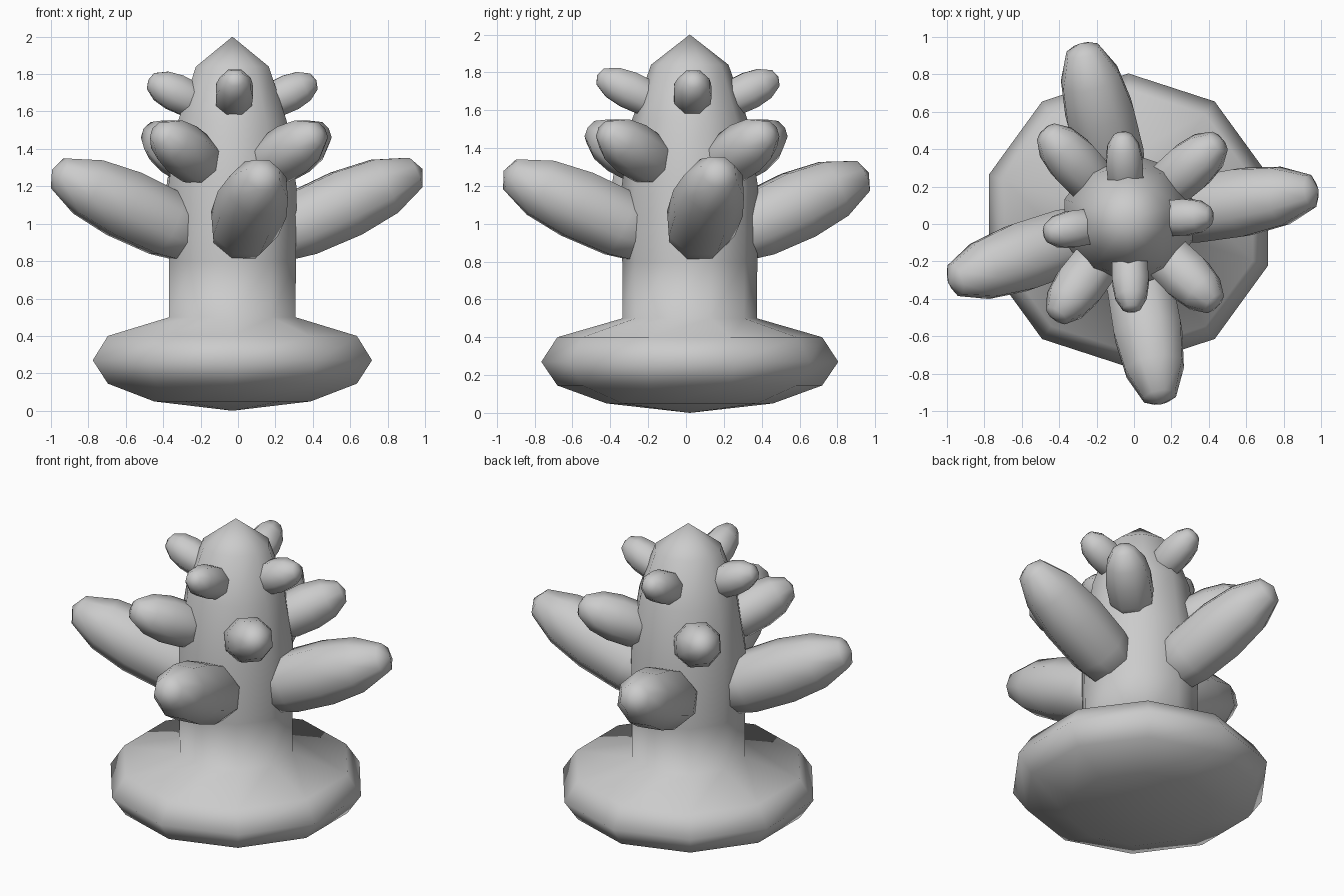
import bpy, bmesh
from math import radians, sin, cos, pi
from mathutils import Vector, Matrix

if "Cube" in bpy.data.objects:
    bpy.data.objects.remove(bpy.data.objects["Cube"])

CX, CY = -0.03, 0.02   # trunk axis is slightly off centre


def lathe(name, profile, sides, matrix, phase=0.0):
    """Revolve (radius, height) points around local z; zero radius makes a pole."""
    bm = bmesh.new()
    rings = []
    for r, z in profile:
        if r == 0:
            rings.append([bm.verts.new((0, 0, z))])
        else:
            rings.append([bm.verts.new((r * cos(phase + 2 * pi * i / sides),
                                        r * sin(phase + 2 * pi * i / sides), z))
                          for i in range(sides)])
    for a, b in zip(rings, rings[1:]):
        for i in range(sides):
            j = (i + 1) % sides
            loop = [a[i % len(a)], a[j % len(a)], b[j % len(b)], b[i % len(b)]]
            bm.faces.new(list(dict.fromkeys(loop)))
    bmesh.ops.transform(bm, matrix=matrix, verts=bm.verts)
    bmesh.ops.recalc_face_normals(bm, faces=bm.faces)
    for f in bm.faces:
        f.smooth = True
    mesh = bpy.data.meshes.new(name)
    bm.to_mesh(mesh)
    bm.free()
    obj = bpy.data.objects.new(name, mesh)
    bpy.context.collection.objects.link(obj)
    return obj


def arm(name, angle, root, root_z, tip, radius, slope=24):
    """Blunt spindle rising outwards from the trunk surface to distance tip."""
    a, s = radians(angle), radians(slope)
    direction = Vector((cos(a) * cos(s), sin(a) * cos(s), sin(s)))
    length = (tip - root) / cos(s)
    origin = Vector((CX + root * cos(a), CY + root * sin(a), root_z))
    shape = [(0, -0.30), (0.80, -0.22), (1.02, 0.05), (1.05, 0.40),
             (0.90, 0.70), (0.50, 0.94), (0, 1.0)]
    matrix = Matrix.Translation(origin) @ direction.to_track_quat('Z', 'Y').to_matrix().to_4x4()
    return lathe(name, [(r * radius, t * length) for r, t in shape], 8, matrix, pi / 8)


# wide rounded base flowing into a column with a pointed top
lathe("base_and_trunk",
      [(0, 0.0), (0.44, 0.05), (0.70, 0.145), (0.785, 0.27), (0.70, 0.40),
       (0.355, 0.50), (0.357, 0.80), (0.36, 1.20), (0.305, 1.55),
       (0.205, 1.84), (0, 2.0)],
      10, Matrix.Translation((CX, CY, 0)), pi / 2)

# three tiers of arms, shrinking upwards
for i, (angle, tip) in enumerate([(9, 1.03), (105, 0.98), (199, 1.02), (280, 1.0)]):
    arm(f"large_arm_{i}", angle, 0.34, 0.985, tip, 0.187)
for i, angle in enumerate([41, 133, 233, 316]):
    arm(f"middle_arm_{i}", angle, 0.30, 1.335, 0.66, 0.137)
for i, (angle, tip) in enumerate([(3, 0.45), (94, 0.47), (189, 0.455), (272, 0.49)]):
    arm(f"small_arm_{i}", angle, 0.22, 1.66, tip, 0.101, 25)
